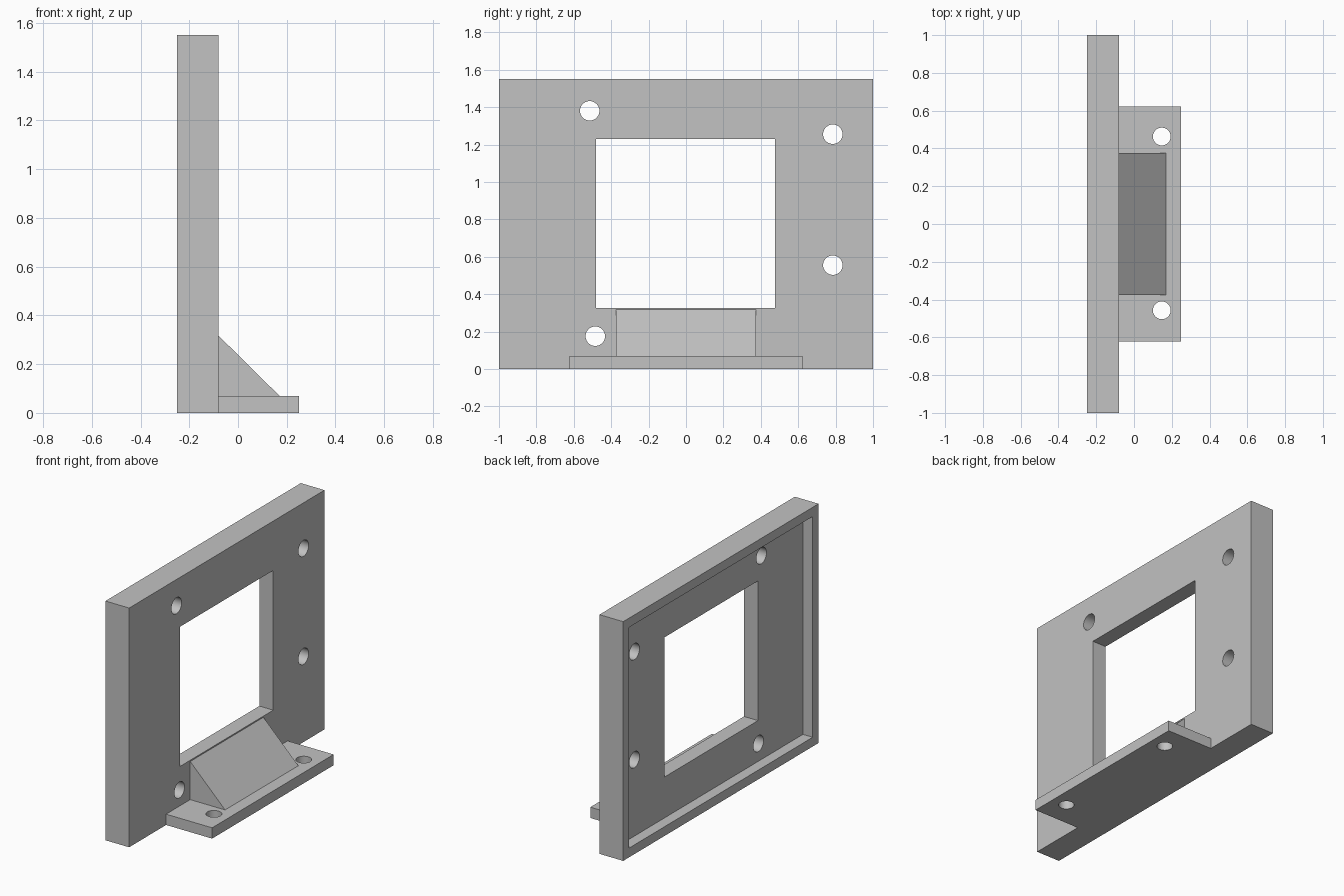
import bpy
import bmesh
from math import pi, radians
from mathutils import Matrix

if "Cube" in bpy.data.objects:
    bpy.data.objects.remove(bpy.data.objects["Cube"], do_unlink=True)

grey = bpy.data.materials.new("plain grey")
grey.use_nodes = True
grey.diffuse_color = (0.54, 0.54, 0.54, 1)
grey.node_tree.nodes["Principled BSDF"].inputs["Base Color"].default_value = grey.diffuse_color


def make_object(name, bm):
    bmesh.ops.recalc_face_normals(bm, faces=bm.faces)
    mesh = bpy.data.meshes.new(name)
    bm.to_mesh(mesh)
    bm.free()
    mesh.materials.append(grey)
    obj = bpy.data.objects.new(name, mesh)
    bpy.context.collection.objects.link(obj)
    return obj


def box(name, xs, ys, zs):
    bm = bmesh.new()
    bmesh.ops.create_cube(bm, size=1)
    for v in bm.verts:
        v.co = [sum(r) / 2 + c * (r[1] - r[0]) for c, r in zip(v.co, (xs, ys, zs))]
    return make_object(name, bm)


def rod(name, centre, radius, along_x):
    bm = bmesh.new()
    turn = Matrix.Rotation(pi / 2, 4, "Y") if along_x else Matrix()
    bmesh.ops.create_cone(bm, cap_ends=True, segments=40, radius1=radius, radius2=radius,
                          depth=0.5, matrix=Matrix.Translation(centre) @ turn)
    return make_object(name, bm)


def cut(target, cutters):
    # Apply each cutter, then discard it
    bpy.context.view_layer.objects.active = target
    for cutter in cutters:
        cutter.hide_render = True
        mod = target.modifiers.new("cut", "BOOLEAN")
        mod.operation = "DIFFERENCE"
        mod.solver = "EXACT"
        mod.object = cutter
        bpy.ops.object.modifier_apply(modifier=mod.name)
        bpy.data.objects.remove(cutter, do_unlink=True)
    bpy.ops.object.select_all(action="DESELECT")
    target.select_set(True)
    bpy.ops.object.shade_smooth_by_angle(angle=radians(30))


BACK, FACE = -0.25, -0.08
RIM, HEIGHT = 0.06, 1.55

# Upright panel with a shallow rear tray, a window and four screw holes
panel = box("upright_panel", (BACK, FACE), (-1, 1), (0, HEIGHT))
cutters = [
    box("tray_cutter", (BACK - 0.1, BACK + 0.07), (RIM - 1, 1 - RIM), (RIM, HEIGHT - RIM)),
    box("window_cutter", (-0.5, 0.2), (-0.48, 0.475), (0.325, 1.23)),
]
for y, z in [(-0.515, 1.38), (0.785, 1.255), (0.785, 0.555), (-0.485, 0.175)]:
    cutters.append(rod("panel_hole_cutter", (-0.15, y, z), 0.052, True))
cut(panel, cutters)

# Mounting foot with two screw holes
foot = box("mounting_foot", (FACE, 0.25), (-0.622, 0.622), (0, 0.07))
cut(foot, [rod("foot_hole_cutter", (0.147, y, 0), 0.047, False) for y in (-0.457, 0.463)])

# Sloping brace between the panel and the foot
bm = bmesh.new()
side = bm.faces.new([bm.verts.new((x, -0.375, z))
                     for x, z in [(FACE, 0.07), (0.17, 0.07), (FACE, 0.317)]])
end = bmesh.ops.extrude_face_region(bm, geom=[side])["geom"]
bmesh.ops.translate(bm, vec=(0, 0.75, 0),
                    verts=[v for v in end if isinstance(v, bmesh.types.BMVert)])
make_object("sloping_brace", bm)
